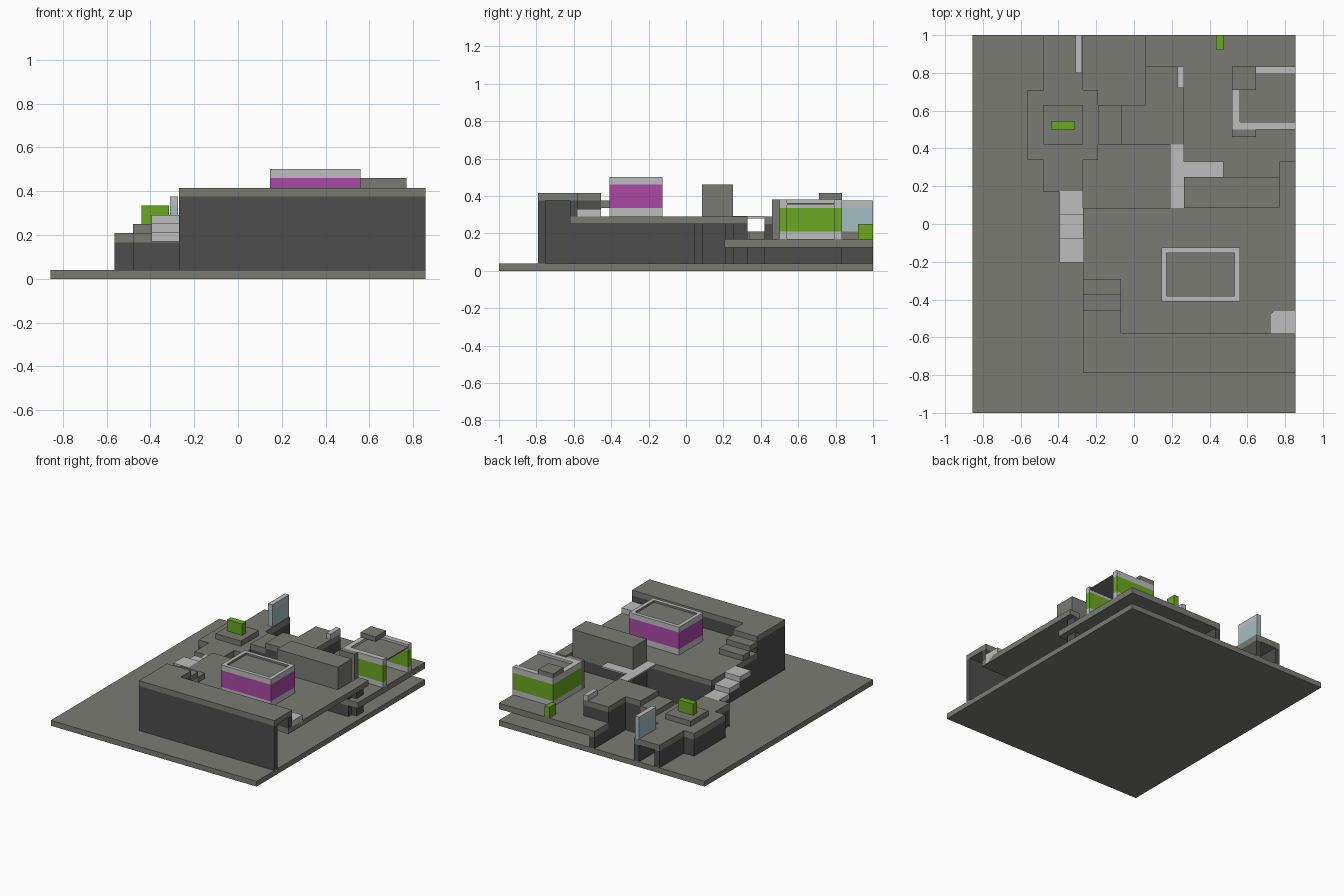
import bpy
import bmesh

cube = bpy.data.objects.get("Cube")
if cube:
    bpy.data.objects.remove(cube, do_unlink=True)


def material(name, hex_code):
    channels = [int(hex_code[i:i + 2], 16) / 255 for i in (0, 2, 4)]
    color = [((c + 0.055) / 1.055) ** 2.4 for c in channels] + [1]
    mat = bpy.data.materials.new(name)
    mat.use_nodes = True
    mat.diffuse_color = color
    mat.node_tree.nodes["Principled BSDF"].inputs["Base Color"].default_value = color
    return mat


GREY = material("concrete grey", "7b7b75")
DARK = material("dark wall grey", "4d4d4d")
LIGHT = material("light grey", "bebebe")
GREEN = material("green", "6ba721")
PURPLE = material("purple", "aa49a5")
GLASS = material("pale blue glass", "a4bdc4")
T = 0.04       # wall and slab thickness
EAST = 0.855   # open, cut-off side of the model


def finish(name, bm, *mats):
    bmesh.ops.recalc_face_normals(bm, faces=bm.faces)
    mesh = bpy.data.meshes.new(name)
    bm.to_mesh(mesh)
    bm.free()
    for mat in mats:
        mesh.materials.append(mat)
    obj = bpy.data.objects.new(name, mesh)
    bpy.context.collection.objects.link(obj)
    return obj


def add_prism(bm, outline, z0, z1):
    base = bm.faces.new([bm.verts.new((x, y, z0)) for x, y in outline])
    moved = bmesh.ops.extrude_face_region(bm, geom=[base], use_keep_orig=True)["geom"]
    verts = [v for v in moved if isinstance(v, bmesh.types.BMVert)]
    bmesh.ops.translate(bm, verts=verts, vec=(0, 0, z1 - z0))


def slab(name, outline, z0, z1, mat):
    bm = bmesh.new()
    add_prism(bm, outline, z0, z1)
    return finish(name, bm, mat)


def box(name, x0, x1, y0, y1, z0, z1, mat):
    return slab(name, [(x0, y0), (x1, y0), (x1, y1), (x0, y1)], z0, z1, mat)


def walls(name, path, z0, z1, mat=DARK, closed=False):
    """Walls along a path, thickened towards its left side."""
    bm = bmesh.new()
    ends = path[1:] + path[:1] if closed else path[1:]
    for (ax, ay), (bx, by) in zip(path, ends):
        length = abs(bx - ax) + abs(by - ay)
        nx, ny = -(by - ay) / length * T, (bx - ax) / length * T
        add_prism(bm, [(ax, ay), (bx, by), (bx + nx, by + ny), (ax + nx, ay + ny)], z0, z1)
    return finish(name, bm, mat)


# Ground plate
box("ground_plate", -EAST, EAST, -1, 1, 0, 0.04, GREY)

# Main floor and the walls carrying it
north_edge = [(EAST, 0.33), (0.77, 0.33), (0.77, 0.25), (0.265, 0.25),
              (0.265, 0.085), (-0.27, 0.085)]
slab("main_floor", north_edge + [(-0.27, -0.62), (EAST, -0.62)], 0.25, 0.29, GREY)
walls("main_walls", north_edge[1:] + [(-0.27, -0.79), (EAST, -0.79)], 0.04, 0.25)

# High front walkway
inner_edge = [(EAST, -0.58), (-0.07, -0.58), (-0.07, -0.455), (-0.27, -0.455)]
outer_edge = [(-0.27, -0.79), (EAST, -0.79)]
slab("front_walkway", inner_edge + outer_edge, 0.375, 0.415, GREY)
walls("front_walkway_walls", inner_edge, 0.29, 0.375)
walls("front_parapet_wall", inner_edge[-1:] + outer_edge, 0.25, 0.375)

# Steps from the walkway to the main floor
for i in range(2):
    y = -0.455 + i * 0.0825
    top = 0.375 - i * T
    box(f"walkway_step_{i + 1}", -0.27, -0.07, y, y + 0.0825, top - T, top, GREY)

# Steps from the main floor down to the west building
for i in range(3):
    y = -0.205 + i * 0.127
    top = 0.29 - i * T
    box(f"light_step_{i + 1}", -0.395, -0.27, y, y + 0.127, top - T, top, LIGHT)

# Purple building with a recessed roof
box("purple_building_base", 0.145, 0.56, -0.41, -0.125, 0.29, 0.335, LIGHT)
box("purple_building_band", 0.145, 0.56, -0.41, -0.125, 0.335, 0.46, PURPLE)
bm = bmesh.new()
add_prism(bm, [(0.145, -0.41), (0.56, -0.41), (0.56, -0.125), (0.145, -0.125)], 0.46, 0.5)
bmesh.ops.recalc_face_normals(bm, faces=bm.faces)
roof = max(bm.faces, key=lambda f: f.calc_center_median().z)
bmesh.ops.inset_region(bm, faces=[roof], thickness=T)
roof.material_index = 1
inner = bmesh.ops.extrude_face_region(bm, geom=[roof])["geom"]
bmesh.ops.translate(bm, verts=[v for v in inner if isinstance(v, bmesh.types.BMVert)],
                    vec=(0, 0, -0.015))
if roof.is_valid:
    bm.faces.remove(roof)
finish("purple_building_roof", bm, LIGHT, GREY)

# Long block and light corner ledge on the main floor
box("long_block", 0.265, 0.77, 0.085, 0.25, 0.29, 0.46, GREY)
slab("corner_ledge", [(0.72, -0.58), (EAST, -0.58), (EAST, -0.455), (0.745, -0.455),
                      (0.72, -0.48)], 0.255, 0.33, LIGHT)

# Light bridge between main floor and middle platform
slab("bridge", [(0.19, 0.085), (0.265, 0.085), (0.265, 0.25), (0.475, 0.25),
                (0.475, 0.33), (0.265, 0.33), (0.265, 0.42), (0.19, 0.42)],
     0.28, 0.292, LIGHT)

# Middle platform
platform = [(0.265, 0.42), (0.265, 0.835), (0.06, 0.835), (0.06, 0.63),
            (-0.065, 0.63), (-0.065, 0.42)]
slab("middle_platform", platform, 0.25, 0.29, GREY)
walls("middle_platform_walls", platform, 0.04, 0.25, closed=True)
box("platform_rail", 0.23, 0.265, 0.72, 0.835, 0.29, 0.33, LIGHT)
box("platform_step", -0.19, -0.065, 0.42, 0.63, 0.21, 0.25, GREY)
box("platform_step_base", -0.19, -0.065, 0.42, 0.63, 0.04, 0.21, DARK)

# Low deck in the back corner
slab("low_deck", [(0.265, 0.205), (EAST, 0.205), (EAST, 1), (0.06, 1),
                  (0.06, 0.835), (0.265, 0.835)], 0.125, 0.17, GREY)
walls("low_deck_back_wall", [(0.06, 1), (0.06, 0.835)], 0.04, 0.125)
walls("low_deck_side_wall", [(0.265, 0.42), (0.265, 0.25)], 0.04, 0.125)

# Green building, open on its cut side
shell = [(EAST, 0.835), (0.52, 0.835), (0.52, 0.5), (EAST, 0.5)]
walls("green_building_base", shell, 0.17, 0.21, LIGHT)
walls("green_building_band", shell, 0.21, 0.335, GREEN)
walls("green_building_rim", shell, 0.335, 0.38, LIGHT)
box("green_building_roof", 0.55, EAST, 0.53, 0.8, 0.355, 0.363, GREY)
box("roof_block", 0.52, 0.645, 0.71, 0.835, 0.38, 0.415, GREY)
box("green_building_pier", 0.52, 0.645, 0.46, 0.5, 0.17, 0.38, GREY)
box("green_deck_block", 0.435, 0.475, 0.92, 1, 0.17, 0.25, GREEN)

# West building
west = [(-0.48, 1), (-0.48, 0.71), (-0.565, 0.71), (-0.565, 0.34), (-0.48, 0.34),
        (-0.48, 0.17), (-0.27, 0.17), (-0.27, 0.34), (-0.19, 0.34), (-0.19, 0.71),
        (-0.27, 0.71), (-0.27, 1)]
slab("west_floor", west, 0.165, 0.21, GREY)
walls("west_walls", west, 0.04, 0.165)
box("west_plinth", -0.48, -0.27, 0.42, 0.63, 0.21, 0.25, GREY)
box("green_plinth_block", -0.44, -0.315, 0.5, 0.545, 0.25, 0.335, GREEN)
box("glass_screen", -0.31, -0.275, 0.8, 1, 0.21, 0.335, GLASS)
box("glass_screen_cap", -0.31, -0.275, 0.8, 1, 0.335, 0.375, LIGHT)
